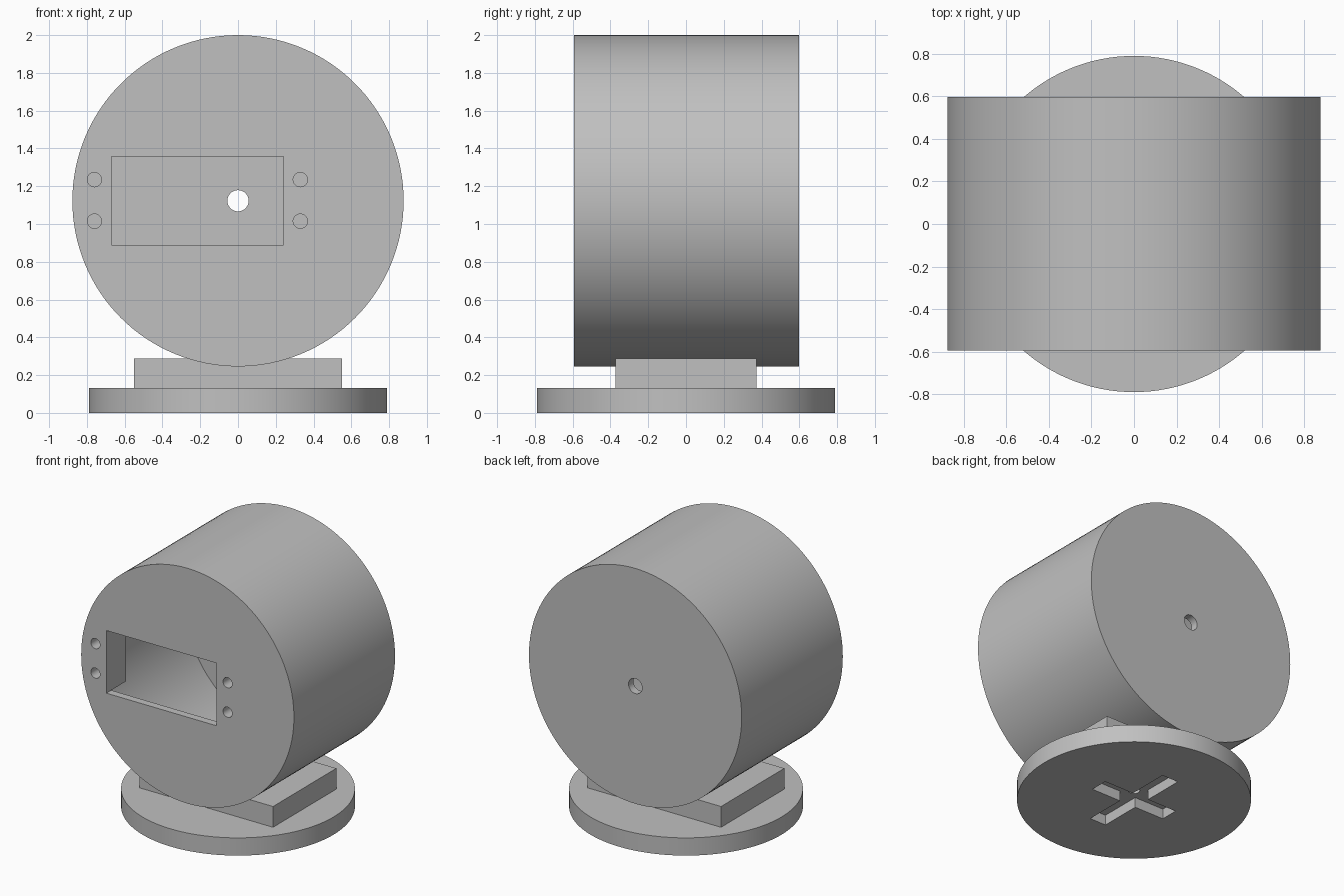
import bpy, math
from mathutils import Vector

if "Cube" in bpy.data.objects:
    bpy.data.objects.remove(bpy.data.objects["Cube"])

grey = bpy.data.materials.new("light grey")
grey.diffuse_color = (0.53, 0.53, 0.53, 1)
grey.use_nodes = True
grey.node_tree.nodes["Principled BSDF"].inputs["Base Color"].default_value = grey.diffuse_color

AXIS_Z = 1.123          # height of the drum axis
R, WALL = 0.877, 0.057  # drum radius and wall thickness
Y0, Y1 = -0.594, 0.597  # drum front and back


def cylinder(name, r, a, b, sides=128):
    """Cylinder between points a and b."""
    a, b = Vector(a), Vector(b)
    bpy.ops.mesh.primitive_cylinder_add(vertices=sides, radius=r, depth=(b - a).length, location=(a + b) / 2)
    ob = bpy.context.object
    if abs((b - a).y) > 0:
        ob.rotation_euler.x = math.pi / 2
    return finish(ob, name)


def box(name, lo, hi):
    """Box between two corners."""
    lo, hi = Vector(lo), Vector(hi)
    bpy.ops.mesh.primitive_cube_add(size=1, location=(lo + hi) / 2)
    bpy.context.object.scale = hi - lo
    return finish(bpy.context.object, name)


def finish(ob, name):
    ob.name = name
    ob.data.materials.append(grey)
    bpy.ops.object.transform_apply(location=True, rotation=True, scale=True)
    return ob


def cut(target, cutters):
    """Subtract each cutter, then delete it."""
    bpy.context.view_layer.objects.active = target
    for c in cutters:
        mod = target.modifiers.new("cut", 'BOOLEAN')
        mod.operation, mod.solver, mod.object = 'DIFFERENCE', 'EXACT', c
        bpy.ops.object.modifier_apply(modifier=mod.name)
        bpy.data.objects.remove(c)


def smooth(ob):
    bpy.ops.object.select_all(action='DESELECT')
    ob.select_set(True)
    bpy.context.view_layer.objects.active = ob
    bpy.ops.object.shade_smooth_by_angle(angle=math.radians(30))


def screw_holes(xs):
    return [cylinder("screw_cutter", 0.038, (x, Y0 - 0.1, z), (x, -0.2, z), 32)
            for x in xs for z in (1.015, 1.235)]


# Hollow drum with a window, screw holes and a shaft hole in the back
X0, X1, Z0, Z1 = -0.67, 0.24, 0.89, 1.357
drum = cylinder("drum", R, (0, Y0, AXIS_Z), (0, Y1, AXIS_Z))
cut(drum, [
    cylinder("cavity_cutter", R - WALL, (0, Y0 + WALL, AXIS_Z), (0, Y1 - WALL, AXIS_Z)),
    box("window_cutter", (X0, Y0 - 0.1, Z0), (X1, -0.3, Z1)),
    cylinder("shaft_cutter", 0.056, (0, 0.3, AXIS_Z), (0, 0.8, AXIS_Z), 48),
] + screw_holes((-0.76, 0.33)))
smooth(drum)

# Screw blocks behind the front plate, either side of the window
for name, a, b, hole in (("left_screw_block", -0.83, X0, -0.76), ("right_screw_block", X1, 0.42, 0.33)):
    block = box(name, (a, Y0 + WALL, Z0), (b, -0.36, Z1))
    cut(block, screw_holes((hole,)))
    smooth(block)

# Round foot with a cross-shaped socket underneath
foot = cylinder("foot", 0.79, (0, 0, 0), (0, 0, 0.132))
cut(foot, [
    box("cross_cutter", (-0.31, -0.067, -0.1), (0.31, 0.067, 0.075)),
    box("cross_cutter", (-0.067, -0.38, -0.1), (0.067, 0.38, 0.075)),
    cylinder("bolt_cutter", 0.04, (0, 0, -0.1), (0, 0, 0.3), 32),
])
smooth(foot)

# Saddle block joining the foot to the drum
saddle = box("saddle", (-0.55, -0.373, 0.132), (0.55, 0.373, 0.287))
cut(saddle, [cylinder("bolt_cutter", 0.04, (0, 0, 0), (0, 0, 0.25), 32)])
smooth(saddle)
